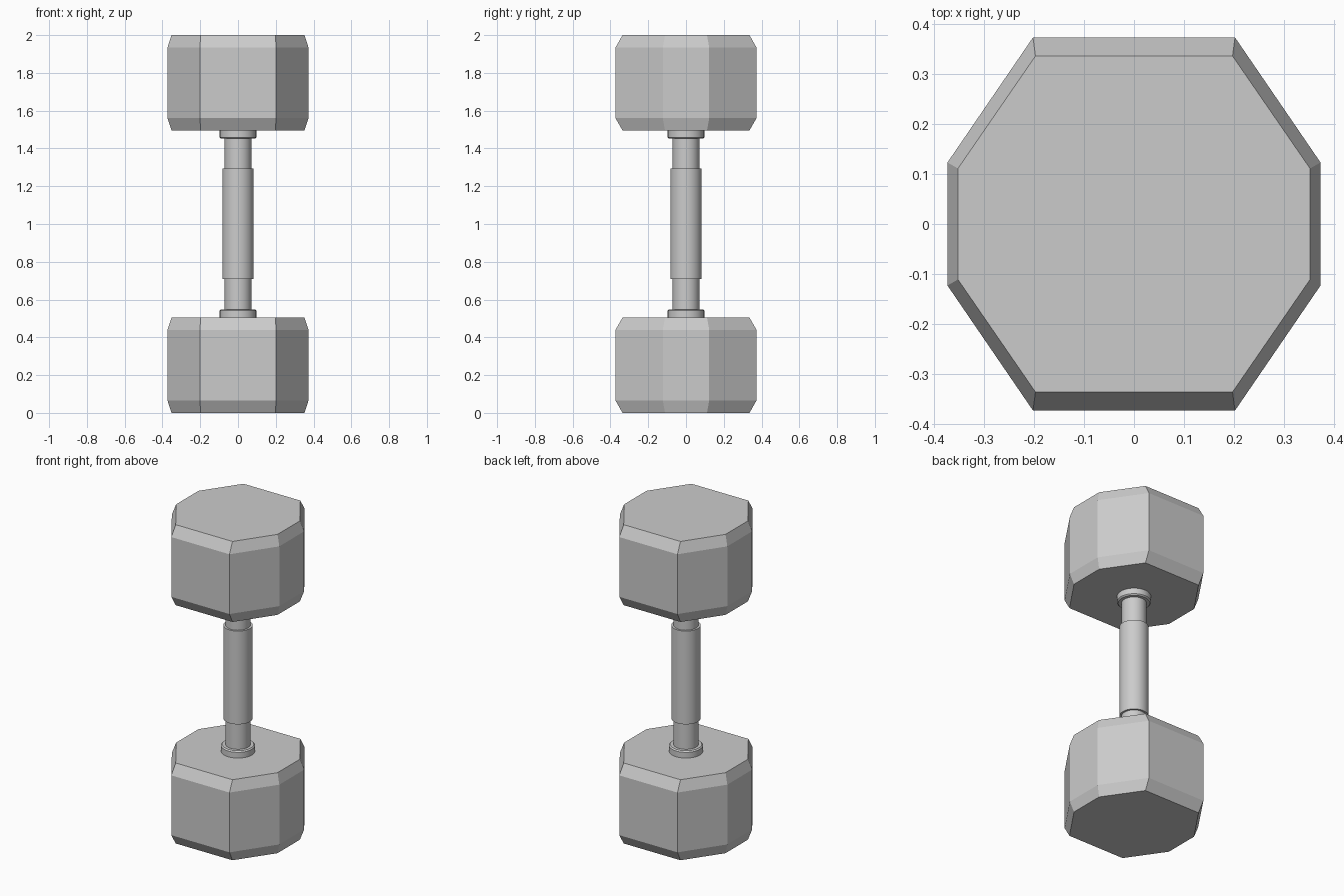
import bpy, bmesh, math

if "Cube" in bpy.data.objects:
    bpy.data.objects.remove(bpy.data.objects["Cube"])


def make_object(name, bm):
    bmesh.ops.recalc_face_normals(bm, faces=bm.faces)
    mesh = bpy.data.meshes.new(name)
    bm.to_mesh(mesh)
    bm.free()
    obj = bpy.data.objects.new(name, mesh)
    bpy.context.collection.objects.link(obj)
    return obj


def loft(name, rings):
    """Skin a stack of equal-length rings and cap both ends."""
    bm = bmesh.new()
    loops = [[bm.verts.new(p) for p in ring] for ring in rings]
    n = len(loops[0])
    for a, b in zip(loops, loops[1:]):
        for i in range(n):
            j = (i + 1) % n
            bm.faces.new((a[i], a[j], b[j], b[i]))
    bm.faces.new(loops[0][::-1])
    bm.faces.new(loops[-1])
    return make_object(name, bm)


def octagon(x1, y1, x2, y2, z):
    half = [(x2, -y2), (x2, y2), (x1, y1), (-x1, y1)]
    return [(x, y, z) for x, y in half + [(-x, -y) for x, y in half]]


def lathe(name, profile, sides=32):
    rings = [[(r * math.cos(math.tau * i / sides), r * math.sin(math.tau * i / sides), z)
              for i in range(sides)] for r, z in profile]
    obj = loft(name, rings)
    bpy.ops.object.select_all(action='DESELECT')
    obj.select_set(True)
    bpy.context.view_layer.objects.active = obj
    bpy.ops.object.shade_smooth_by_angle(angle=math.radians(35))
    return obj


OUTER = (0.202, 0.373, 0.373, 0.123)
INNER = (0.197, 0.336, 0.352, 0.111)

for side, base, sign in (("lower", 0.0, 1), ("upper", 2.0, -1)):
    # Chamfered octagonal weight
    loft(side + "_weight", [octagon(*shape, base + sign * h) for shape, h in
                            ((INNER, 0), (OUTER, 0.065), (OUTER, 0.44), (INNER, 0.505))])
    # Collar where the handle meets the weight
    lathe(side + "_collar", [(r, base + sign * h) for r, h in
                             ((0.097, 0.495), (0.097, 0.541), (0.09, 0.548))])

# Handle: thin rod with a thicker grip in the middle
lathe("handle", [(0.071, 0.49), (0.071, 0.71), (0.083, 0.71), (0.083, 1.295),
                 (0.071, 1.295), (0.071, 1.51)])
